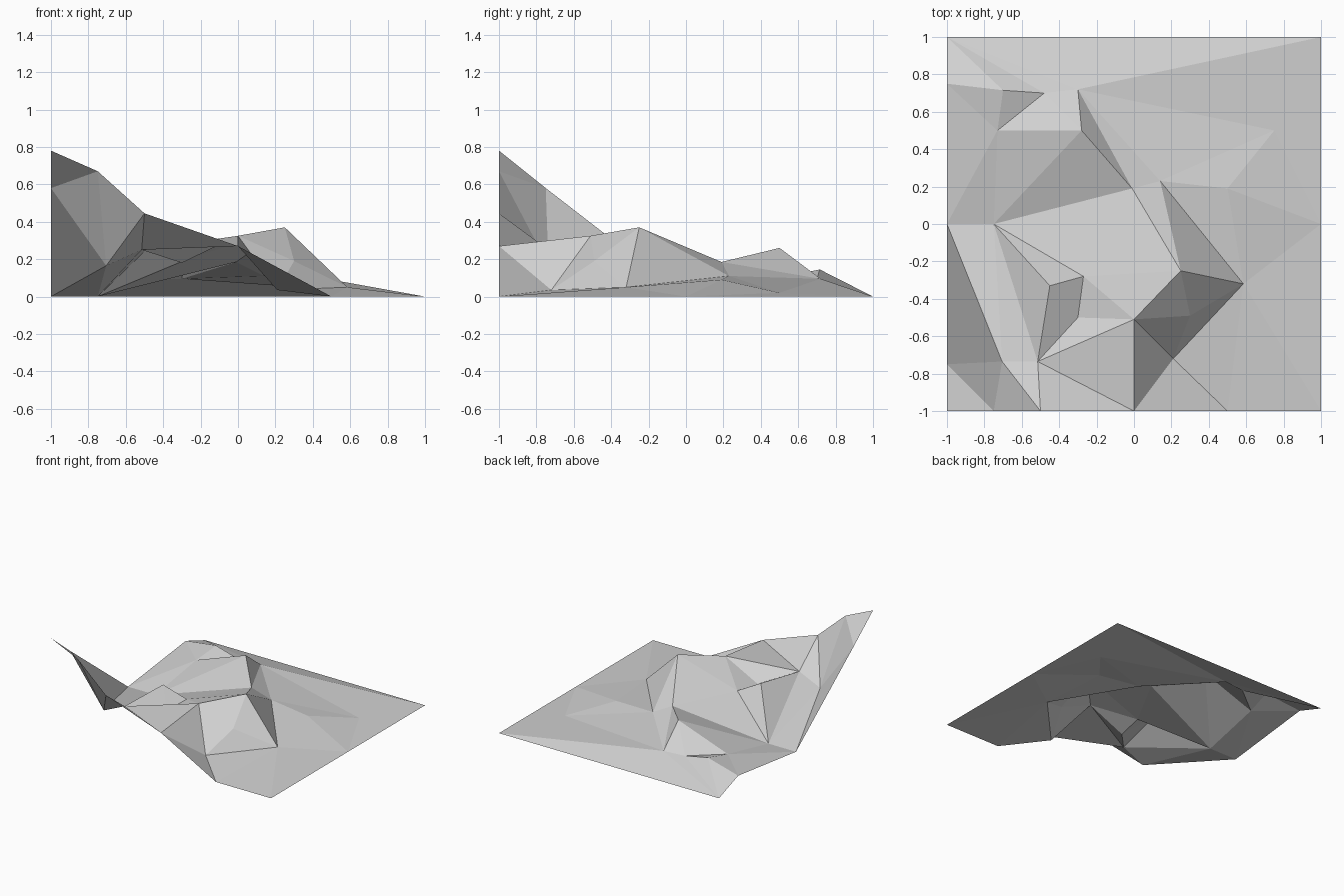
import bpy
from mathutils import Vector
from mathutils.geometry import delaunay_2d_cdt

old = bpy.data.objects.get("Cube")
if old:
    bpy.data.objects.remove(old, do_unlink=True)

# One stone colour for the whole ground sheet
stone = bpy.data.materials.new("light_grey_stone")
stone.use_nodes = True
grey = (0.64, 0.64, 0.64, 1)
stone.diffuse_color = grey
stone.node_tree.nodes["Principled BSDF"].inputs["Base Color"].default_value = grey

# Square rim, rising to the south-west corner
rim = dict(
    southwest=(-1, -1, .78), cliff=(-.75, -1, .67), bank=(-.5, -1, .445),
    lip=(0, -1, .27), shore=(.5, -1, 0), southeast=(1, -1, 0),
    east=(1, 0, 0), northeast=(1, 1, 0), northwest=(-1, 1, 0),
    mound=(-1, .75, .09), west=(-1, 0, 0), slope=(-1, -.75, .58))

# Main hill with its steep eastern side
hill = dict(
    peak=(.25, -.25, .37), brow=(0, -.51, .325), rib=(.3, -.49, .19),
    dip=(.21, -.72, .035), foot=(.585, -.32, .05), ledge=(-.27, -.28, .2),
    crag=(-.45, -.33, .29), step=(-.3, -.5, .18), shoulder=(-.515, -.735, .25),
    gully=(-.705, -.735, .165), pool=(-.75, 0, 0))

# Lower ground to the north and east
plain = dict(
    col=(-.01, .19, .185), saddle=(.14, .23, .11), spur=(.5, .19, .09),
    flat=(.75, .5, .02), knoll=(-.28, .5, .26), toe=(-.3, .72, .095),
    hollow=(-.73, .5, .1), bump=(-.7, .715, .145), notch=(-.48, .7, .095))

points = {**rim, **hill, **plain}
names = list(points)

# Creases of the terrain, each a chain of named points
creases = [
    # south-west corner and gully
    "slope cliff gully slope", "west gully bank", "west pool gully shoulder bank",
    # crag and its ledge
    "pool shoulder", "pool crag ledge pool", "crag shoulder step ledge",
    "crag step", "shoulder lip brow shoulder", "step brow ledge",
    # hilltop
    "ledge peak", "ledge col", "pool col", "brow peak col saddle peak",
    # steep eastern side
    "saddle foot peak rib foot", "rib brow", "rib dip brow",
    "foot dip lip", "dip shore foot southeast",
    # eastern plain
    "foot east", "saddle spur east flat saddle", "foot spur flat northeast toe flat",
    "toe saddle",
    # northern knoll and hollow
    "pool knoll col toe knoll", "pool hollow west", "hollow mound bump northwest",
    "hollow knoll notch hollow bump notch northwest toe notch",
]
edges = []
for chain in creases:
    ids = [names.index(n) for n in chain.split()]
    edges += zip(ids, ids[1:])

# Fill the facets between the creases, then lift them to height
plan = [Vector(points[n][:2]) for n in names]
flat, _, faces, source, _, _ = delaunay_2d_cdt(plan, edges, [], 0, 1e-5)
verts = [points[names[s[0]]] for s in source]

mesh = bpy.data.meshes.new("terrain")
mesh.from_pydata(verts, [], faces)
mesh.materials.append(stone)
mesh.update()
terrain = bpy.data.objects.new("terrain", mesh)
bpy.context.collection.objects.link(terrain)
